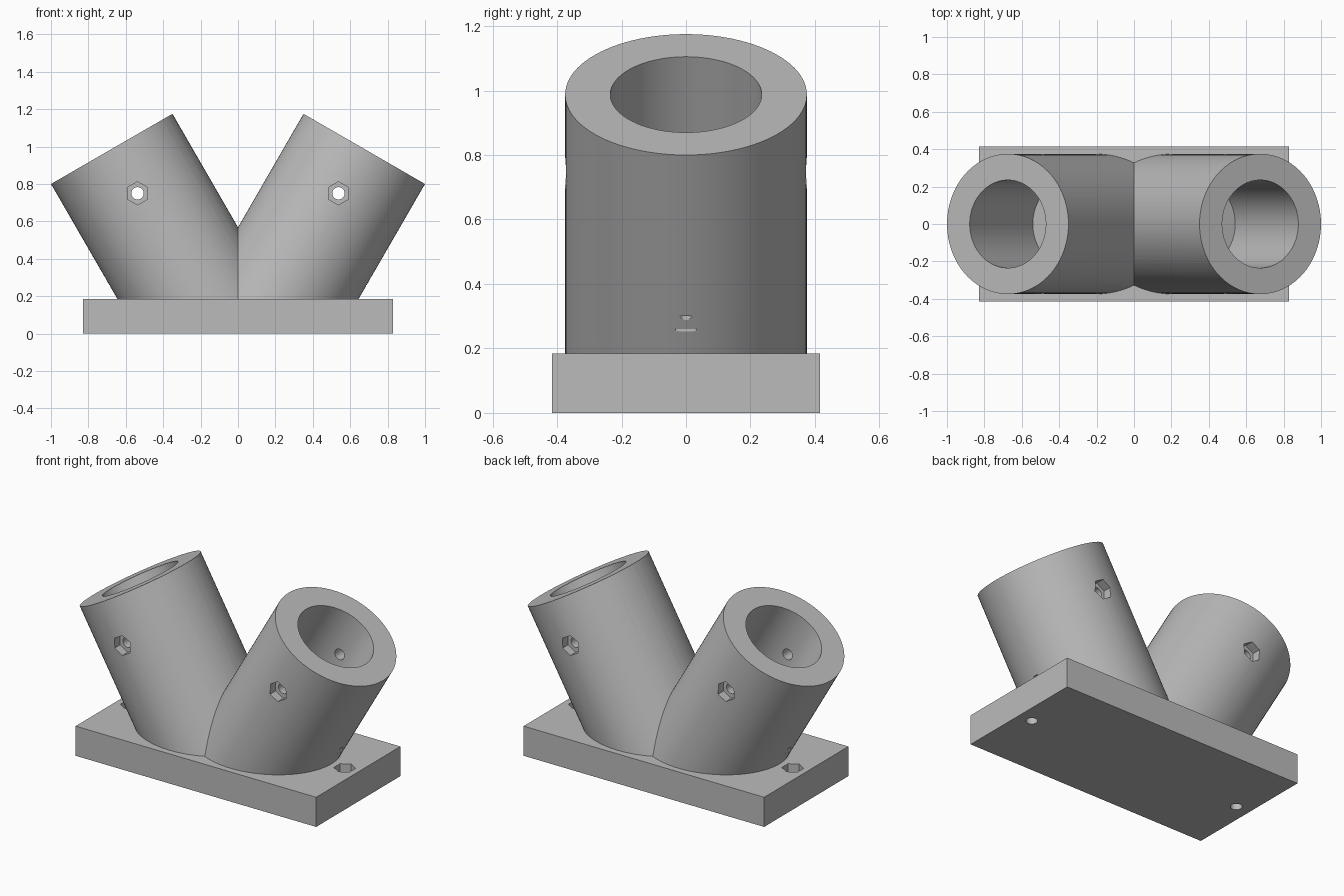
import bpy, bmesh
from math import radians, sin, cos
from mathutils import Matrix, Vector

if "Cube" in bpy.data.objects:
    bpy.data.objects.remove(bpy.data.objects["Cube"])

TILT = radians(30)
BASE_TOP = 0.185
RIM_X, RIM_Z = 0.675, 0.9875      # centre of a socket's open end
BOLT_X, BOLT_Z = 0.537, 0.75      # cross bolt through a socket
FOOT_X = 0.737                    # mounting hole in the base
HOLE_R, HEX_R = 0.033, 0.062

grey = bpy.data.materials.new("plain_grey")
grey.use_nodes = True
colour = (0.5, 0.5, 0.5, 1)
grey.diffuse_color = colour
grey.node_tree.nodes["Principled BSDF"].inputs["Base Color"].default_value = colour


def add_object(name, bm):
    mesh = bpy.data.meshes.new(name)
    bmesh.ops.recalc_face_normals(bm, faces=bm.faces)
    bm.to_mesh(mesh)
    bm.free()
    mesh.materials.append(grey)
    obj = bpy.data.objects.new(name, mesh)
    bpy.context.collection.objects.link(obj)
    return obj


def rod(name, start, end, radius, sides, floor=None):
    """Solid prism between two points, optionally cut off flat at a height."""
    start, end = Vector(start), Vector(end)
    axis = end - start
    turn = axis.to_track_quat('Z', 'Y').to_matrix().to_4x4()
    bm = bmesh.new()
    bmesh.ops.create_cone(bm, cap_ends=True, segments=sides, radius1=radius,
                          radius2=radius, depth=axis.length,
                          matrix=Matrix.Translation((start + end) / 2) @ turn)
    if floor is not None:
        cut = bmesh.ops.bisect_plane(bm, geom=bm.verts[:] + bm.edges[:] + bm.faces[:],
                                     plane_co=(0, 0, floor), plane_no=(0, 0, 1),
                                     clear_inner=True)
        rim = [e for e in cut["geom_cut"] if isinstance(e, bmesh.types.BMEdge)]
        bmesh.ops.contextual_create(bm, geom=rim)
    return add_object(name, bm)


def combine(target, tool, operation):
    mod = target.modifiers.new(operation.lower(), 'BOOLEAN')
    mod.operation, mod.solver, mod.object = operation, 'EXACT', tool
    bpy.context.view_layer.objects.active = target
    bpy.ops.object.modifier_apply(modifier=mod.name)
    bpy.data.objects.remove(tool)


# Base plate
bm = bmesh.new()
bmesh.ops.create_cube(bm, size=1)
bmesh.ops.scale(bm, vec=(1.66, 0.83, BASE_TOP), verts=bm.verts)
bmesh.ops.translate(bm, vec=(0, 0, BASE_TOP / 2), verts=bm.verts)
body = add_object("twin_socket_mount", bm)


def along(side, distance):
    """Point on a socket axis, measured inward from its open end."""
    return (side * (RIM_X - distance * sin(TILT)), 0, RIM_Z - distance * cos(TILT))


# Two leaning sockets joined to the plate
for side in (-1, 1):
    combine(body, rod("socket", along(side, 0), along(side, 1.5), 0.375, 96, 0.08), 'UNION')

for side in (-1, 1):
    # Blind bore
    combine(body, rod("bore", along(side, -0.2), along(side, 0.675), 0.235, 96), 'DIFFERENCE')
    # Cross bolt hole with a nut pocket at each end
    x = side * BOLT_X
    combine(body, rod("bolt_hole", (x, -0.6, BOLT_Z), (x, 0.6, BOLT_Z), HOLE_R, 32), 'DIFFERENCE')
    for face in (-1, 1):
        combine(body, rod("nut_pocket", (x, face * 0.32, BOLT_Z), (x, face * 0.6, BOLT_Z),
                          HEX_R, 6), 'DIFFERENCE')
    # Mounting hole with a nut pocket on top
    x = side * FOOT_X
    combine(body, rod("foot_hole", (x, 0, -0.1), (x, 0, 0.3), HOLE_R, 32), 'DIFFERENCE')
    combine(body, rod("foot_pocket", (x, 0, 0.12), (x, 0, 0.26), HEX_R, 6), 'DIFFERENCE')

bpy.ops.object.select_all(action='DESELECT')
body.select_set(True)
bpy.context.view_layer.objects.active = body
bpy.ops.object.shade_smooth_by_angle(angle=radians(15))
